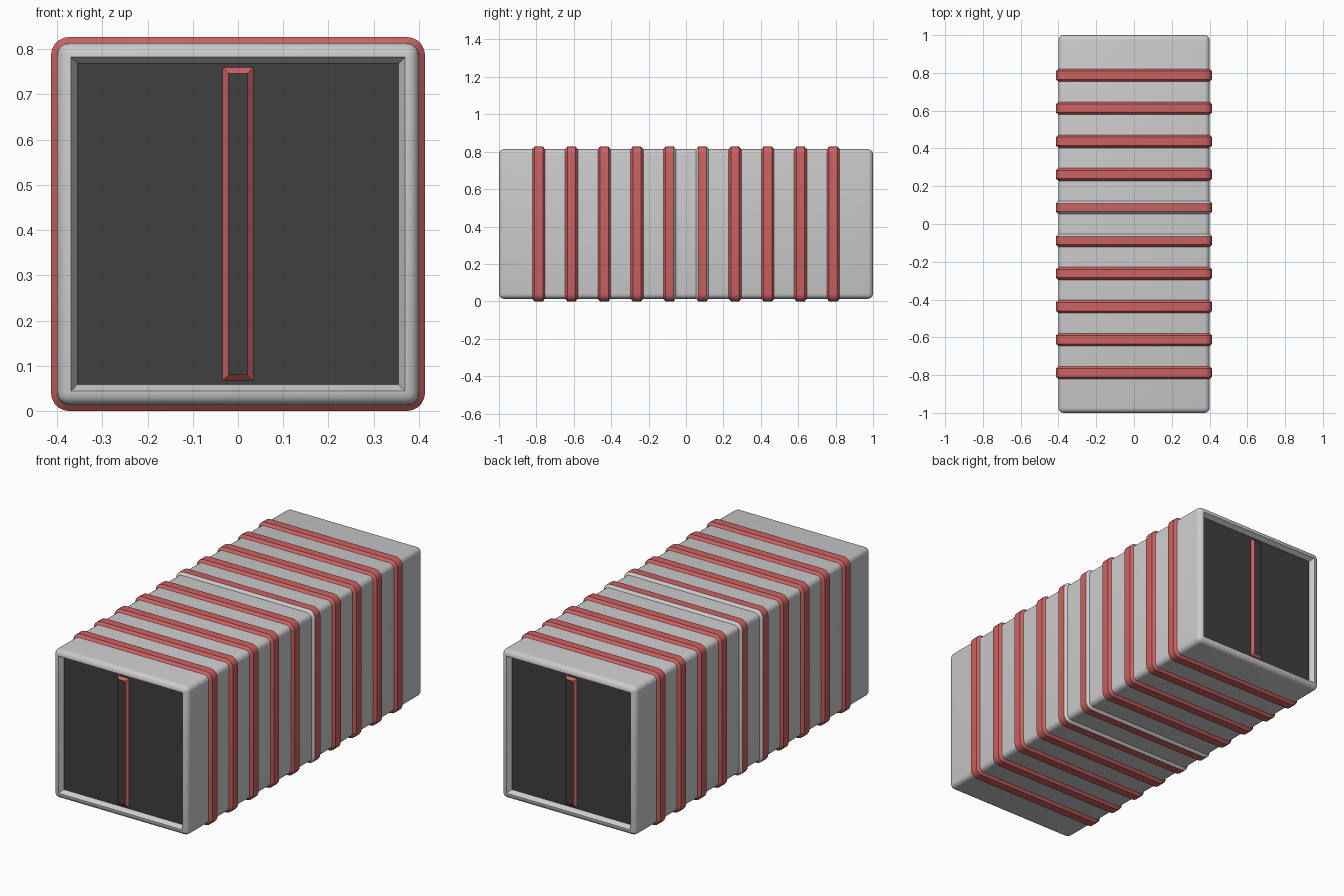
import bpy, bmesh, math

if "Cube" in bpy.data.objects:
    bpy.data.objects.remove(bpy.data.objects["Cube"])

CZ = 0.4135          # height of the body axis
HALF = 0.40          # half width of the body
ROUND = 0.027        # edge rounding
RIB_H = 0.0135
DEPTH = 0.025        # depth of the end recess


def material(name, color):
    m = bpy.data.materials.new(name)
    m.diffuse_color = (*color, 1)
    m.use_nodes = True
    m.node_tree.nodes["Principled BSDF"].inputs["Base Color"].default_value = m.diffuse_color
    return m


red = material("red", (0.6, 0.12, 0.12))
dark = material("dark", (0.05, 0.05, 0.05))


def finish(name, bm, mats):
    bmesh.ops.recalc_face_normals(bm, faces=bm.faces)
    me = bpy.data.meshes.new(name)
    bm.to_mesh(me)
    bm.free()
    for m in mats:
        me.materials.append(m)
    ob = bpy.data.objects.new(name, me)
    bpy.context.collection.objects.link(ob)
    bpy.ops.object.select_all(action='DESELECT')
    ob.select_set(True)
    bpy.context.view_layer.objects.active = ob
    bpy.ops.object.shade_smooth_by_angle(angle=math.radians(35))
    return ob


def rounded_square(half, r, y, n=5):
    pts = []
    for k, (sx, sz) in enumerate([(1, 1), (-1, 1), (-1, -1), (1, -1)]):
        for i in range(n + 1):
            a = math.pi / 2 * (k + i / n)
            pts.append((sx * (half - r) + r * math.cos(a), y,
                        CZ + sz * (half - r) + r * math.sin(a)))
    return pts


# body: rounded box with a recessed dark panel in each end
bm = bmesh.new()
bmesh.ops.create_cube(bm, size=1)
for v in bm.verts:
    v.co = (v.co.x * 2 * HALF, v.co.y * 2, v.co.z * 2 * HALF + CZ)
bmesh.ops.bevel(bm, geom=bm.edges[:], offset=ROUND, segments=4,
                profile=0.5, affect='EDGES')
bm.normal_update()
ends = [f for f in bm.faces
        if abs(f.normal.y) > 0.99 and f.calc_area() > 0.3]
bmesh.ops.inset_individual(bm, faces=ends, thickness=0.006)
bmesh.ops.inset_individual(bm, faces=ends, thickness=0.02, depth=-DEPTH)
for f in ends:
    f.material_index = 1
finish("body", bm, [None, dark])

# ribs: tapered bands; the sides facing the middle section stay grey
for i in range(10):
    y = -0.7875 + 0.175 * i
    bm = bmesh.new()
    rings = [(HALF - 0.004, -0.034), (HALF, -0.034), (HALF + RIB_H, -0.022),
             (HALF + RIB_H, 0.022), (HALF, 0.034), (HALF - 0.004, 0.034)]
    loops = [[bm.verts.new(p) for p in
              rounded_square(h, ROUND + h - HALF, y + dy)] for h, dy in rings]
    grey = {4: (3, 4), 5: (0, 1, 3, 4)}.get(i, ())
    for s in range(len(loops) - 1):
        a, b = loops[s], loops[s + 1]
        for j in range(len(a)):
            k = (j + 1) % len(a)
            f = bm.faces.new((a[j], a[k], b[k], b[j]))
            f.material_index = 0 if s in grey else 1
    finish(f"rib_{i + 1}", bm, [None, red])

# door bars: raised strip with red slopes and a dark front, on both ends
for name, s in (("front_bar", -1), ("back_bar", 1)):
    bm = bmesh.new()
    sign = [(-1, -1), (1, -1), (1, 1), (-1, 1)]
    yb = s * (1 - DEPTH)
    base = [bm.verts.new((x * 0.034, yb, CZ + z * 0.346)) for x, z in sign]
    top = [bm.verts.new((x * 0.021, yb + s * 0.013, CZ + z * 0.333))
           for x, z in sign]
    for j in range(4):
        k = (j + 1) % 4
        bm.faces.new((base[j], base[k], top[k], top[j]))
    bm.faces.new(top).material_index = 1
    bm.faces.new(base[::-1])
    finish(name, bm, [red, dark])
